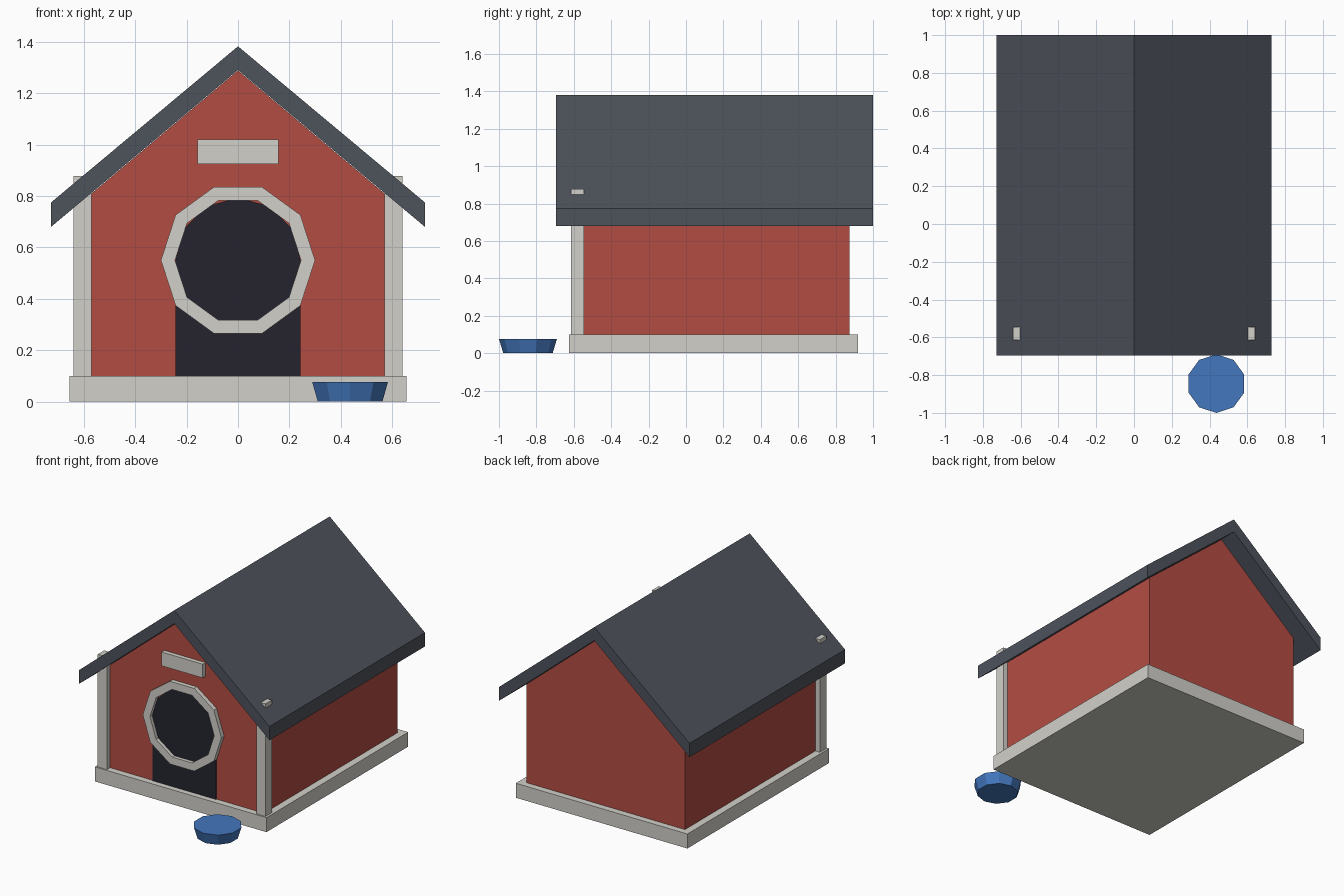
import bpy
import bmesh
from math import cos, sin, pi, radians

cube = bpy.data.objects.get("Cube")
if cube:
    bpy.data.objects.remove(cube, do_unlink=True)


def material(name, rgb):
    mat = bpy.data.materials.new(name)
    mat.use_nodes = True
    mat.diffuse_color = (*rgb, 1)
    mat.node_tree.nodes["Principled BSDF"].inputs["Base Color"].default_value = (*rgb, 1)
    return mat


RED = material("barn red", (0.45, 0.074, 0.055))
TRIM = material("off white trim", (0.64, 0.63, 0.585))
ROOF = material("slate grey", (0.075, 0.085, 0.105))
DARK = material("doorway black", (0.018, 0.017, 0.028))
BLUE = material("bowl blue", (0.057, 0.185, 0.51))


def finish(name, bm, mat):
    bmesh.ops.recalc_face_normals(bm, faces=bm.faces)
    mesh = bpy.data.meshes.new(name)
    bm.to_mesh(mesh)
    bm.free()
    mesh.materials.append(mat)
    obj = bpy.data.objects.new(name, mesh)
    bpy.context.collection.objects.link(obj)
    return obj


def box(name, x, y, z, mat):
    """Box from (min, max) ranges."""
    bm = bmesh.new()
    bmesh.ops.create_cube(bm, size=1)
    for v in bm.verts:
        v.co = [r[0] + (c + 0.5) * (r[1] - r[0]) for c, r in zip(v.co, (x, y, z))]
    return finish(name, bm, mat)


def prism(name, outline, y, mat):
    """Extrude an (x, z) outline along y."""
    bm = bmesh.new()
    face = bm.faces.new([bm.verts.new((px, y[0], pz)) for px, pz in outline])
    out = bmesh.ops.extrude_face_region(bm, geom=[face])
    moved = [g for g in out["geom"] if isinstance(g, bmesh.types.BMVert)]
    bmesh.ops.translate(bm, verts=moved, vec=(0, y[1] - y[0], 0))
    return finish(name, bm, mat)


def cup(name, center, z, radii, mat):
    """Ten-sided tapered solid."""
    bm = bmesh.new()
    bmesh.ops.create_cone(bm, cap_ends=True, segments=10, radius1=radii[0],
                          radius2=radii[1], depth=z[1] - z[0])
    # put a corner on the y axis
    top = max(bm.verts, key=lambda v: v.co.x)
    if abs(top.co.y) < 1e-4:
        for v in bm.verts:
            v.co.x, v.co.y = -v.co.y, v.co.x
    bmesh.ops.translate(bm, verts=bm.verts, vec=(*center, (z[0] + z[1]) / 2))
    return finish(name, bm, mat)


# House: floor slab, gabled body and corner posts
box("base", (-0.655, 0.655), (-0.625, 0.92), (0, 0.1), TRIM)
prism("body", [(-0.605, 0.1), (0.605, 0.1), (0.605, 0.78), (0, 1.288), (-0.605, 0.78)],
      (-0.58, 0.875), RED)
for side, name in ((1, "left_post"), (-1, "right_post")):
    box(name, sorted((side * 0.57, side * 0.64)), (-0.615, -0.545), (0.1, 0.877), TRIM)

# Roof: one chevron slab with upright eaves
prism("roof", [(-0.727, 0.68), (0, 1.29), (0.727, 0.68),
               (0.727, 0.775), (0, 1.382), (-0.727, 0.775)], (-0.695, 1.0), ROOF)

# Doorway: arched dark panel
arch = [(0.243 * cos(i * pi / 6), 0.55 + 0.243 * sin(i * pi / 6)) for i in range(7)]
prism("doorway", [(-0.243, 0.1), (0.243, 0.1)] + arch, (-0.586, -0.578), DARK)

# Door ring: square-section decagon
bm = bmesh.new()
loops = []
for i in range(10):
    a = radians(36 * i)
    loops.append([bm.verts.new((r * cos(a), y, 0.55 + r * sin(a)))
                  for r, y in ((0.3, -0.61), (0.245, -0.61), (0.245, -0.56), (0.3, -0.56))])
for i, ring in enumerate(loops):
    nxt = loops[(i + 1) % 10]
    for j in range(4):
        k = (j + 1) % 4
        bm.faces.new((ring[j], ring[k], nxt[k], nxt[j]))
finish("door_ring", bm, TRIM)

# Blank sign board over the door
box("sign_board", (-0.158, 0.158), (-0.61, -0.57), (0.925, 1.02), TRIM)

# Food bowl
cup("bowl", (0.436, -0.845), (0, 0.077), (0.132, 0.155), BLUE)
cup("bowl_food", (0.436, -0.845), (0.03, 0.0765), (0.12, 0.12), RED)
